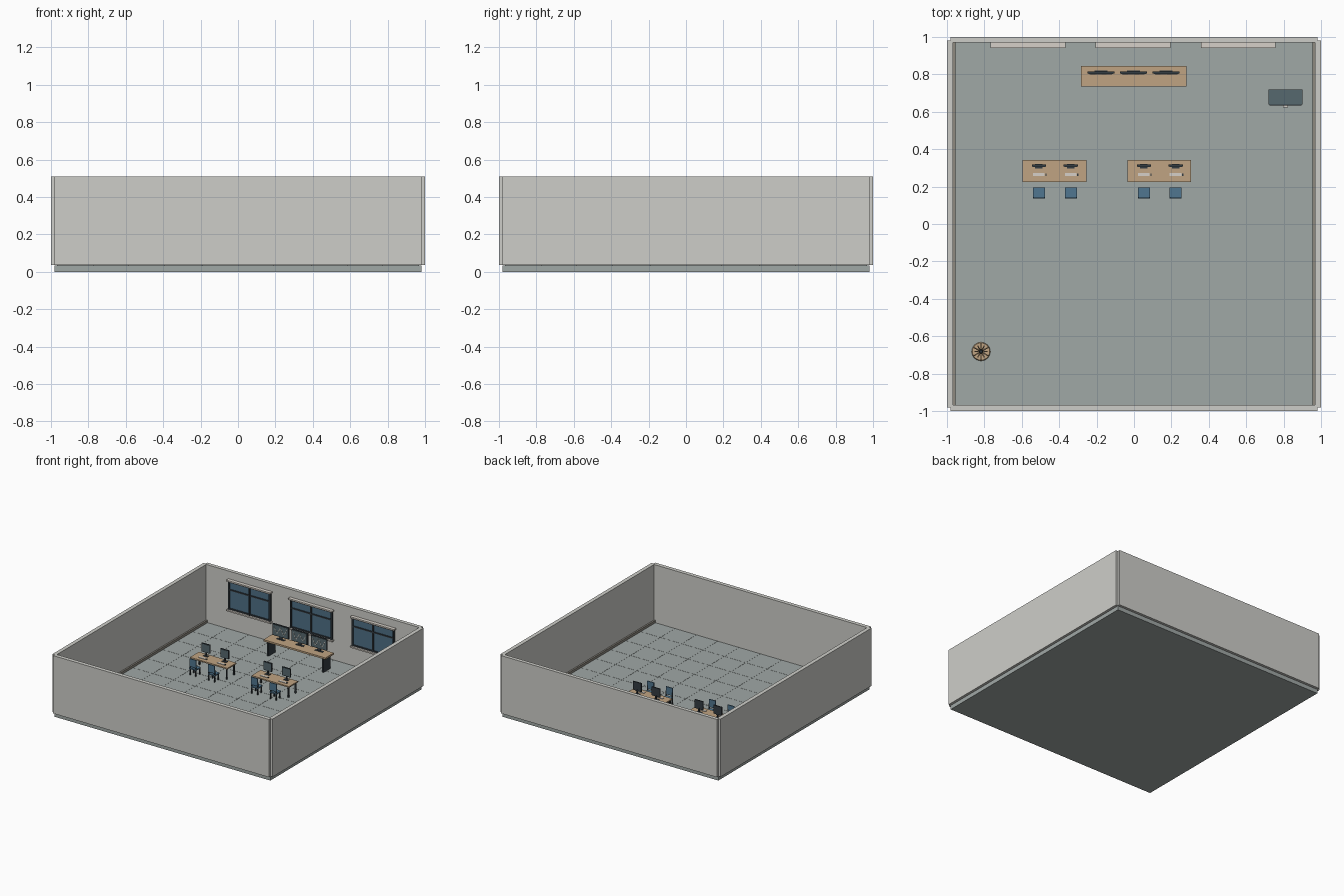
import bpy, bmesh, math
from mathutils import Matrix, Vector

cube = bpy.data.objects.get("Cube")
if cube:
    bpy.data.objects.remove(cube, do_unlink=True)


def material(name, rgb):
    lin = [((c / 255 + 0.055) / 1.055) ** 2.4 for c in rgb] + [1]
    m = bpy.data.materials.new(name)
    m.use_nodes = True
    m.diffuse_color = lin
    m.node_tree.nodes["Principled BSDF"].inputs["Base Color"].default_value = lin
    return m


WALL = material("wall_plaster", (206, 206, 201))
FLOOR = material("floor_tile", (160, 168, 166))
SKIRT = material("skirting_grey", (142, 138, 128))
WOOD = material("light_wood", (192, 164, 130))
DARK = material("dark_frame", (52, 60, 66))
BLUE = material("chair_blue", (80, 118, 144))
GLASS = material("window_glass", (78, 112, 134))
STEEL = material("cabinet_steel", (86, 104, 110))
PALE = material("pale_trim", (214, 208, 200))

FZ = 0.035  # floor level


class Part:
    """Collects boxes and cylinders into one object."""

    def __init__(self, name, mat):
        self.name, self.mat, self.bm = name, mat, bmesh.new()

    def box(self, x0, x1, y0, y1, z0, z1, tilt=0):
        centre = Vector(((x0 + x1) / 2, (y0 + y1) / 2, (z0 + z1) / 2))
        mat = (Matrix.Translation(centre) @ Matrix.Rotation(tilt, 4, "Y")
               @ Matrix.Diagonal((x1 - x0, y1 - y0, z1 - z0, 1)))
        bmesh.ops.create_cube(self.bm, size=1, matrix=mat)
        return self

    def rod(self, a, b, r0, r1=None, sides=12):
        a, b = Vector(a), Vector(b)
        turn = (b - a).to_track_quat("Z", "Y").to_matrix().to_4x4()
        bmesh.ops.create_cone(self.bm, cap_ends=True, segments=sides, radius1=r0,
                              radius2=r0 if r1 is None else r1, depth=(b - a).length,
                              matrix=Matrix.Translation((a + b) / 2) @ turn)
        return self

    def done(self):
        mesh = bpy.data.meshes.new(self.name)
        self.bm.to_mesh(mesh)
        self.bm.free()
        mesh.materials.append(self.mat)
        obj = bpy.data.objects.new(self.name, mesh)
        bpy.context.collection.objects.link(obj)
        return obj


# Room shell: slab, tiles, four walls with notched corners, side skirtings
Part("floor_slab", FLOOR).box(-.98, .98, -.98, .98, 0, FZ - .001).done()
tiles = Part("floor_tiles", FLOOR)
COUNT, GAP = 10, .0015
pitch = 1.94 / COUNT
for i in range(COUNT):
    for j in range(COUNT):
        x, y = -.97 + i * pitch, -.97 + j * pitch
        tiles.box(x + GAP, x + pitch - GAP, y + GAP, y + pitch - GAP, FZ - .002, FZ)
tiles.done()
for side, s in (("right", -1), ("left", 1)):
    x = sorted((s * .968, s))
    Part(side + "_wall", WALL).box(*x, -.98, .98, FZ, .51).done()
    x = sorted((s * .955, s * .969))
    Part(side + "_skirting", SKIRT).box(*x, -.968, .97, FZ, FZ + .02).done()
Part("front_wall", WALL).box(-.98, .98, -1, -.968, FZ, .51).done()
Part("back_wall", WALL).box(-.98, .98, .97, 1, FZ, .51).done()


# Windows on the inside of the back wall
def window(n, cx):
    x0, x1 = cx - .185, cx + .185
    Part(f"window_glass_{n}", GLASS).box(x0, x1, .962, .971, .205, .435).done()
    frame = Part(f"window_frame_{n}", DARK)
    for x in (x0, cx, x1):
        frame.box(x - .006, x + .006, .952, .971, .2, .437)
    for z in (.21, .365, .43):
        frame.box(x0, x1, .954, .971, z - .005, z + .005)
    frame.done()
    trim = Part(f"window_trim_{n}", PALE)
    trim.box(cx - .2, cx + .2, .941, .971, .435, .447)
    trim.box(cx - .2, cx + .2, .941, .971, .192, .203).done()


for n, cx in enumerate((-.567, -.005, .557), 1):
    window(n, cx)


# Chair facing the desk, backrest towards the front
def chair(tag, x, y=.166):
    seat = Part("chair_" + tag, BLUE)
    seat.box(x - .032, x + .032, y - .03, y + .03, FZ + .05, FZ + .06)
    seat.box(x - .03, x + .03, y - .03, y - .022, FZ + .072, FZ + .135).done()
    legs = Part("chair_legs_" + tag, DARK)
    for sx in (-1, 1):
        px = x + sx * .026
        legs.box(px - .004, px + .004, y - .029, y - .021, FZ, FZ + .1)
        legs.box(px - .004, px + .004, y + .019, y + .027, FZ, FZ + .05)
    legs.done()


# Monitor, keyboard and mouse on a desk
def workstation(tag, x, top):
    y = .312
    body = Part("monitor_" + tag, DARK)
    body.box(x - .038, x + .038, y - .005, y + .005, top + .03, top + .1)
    body.box(x - .005, x + .005, y - .003, y + .006, top, top + .04)
    body.box(x - .02, x + .02, y - .014, y + .01, top, top + .004).done()
    Part("screen_" + tag, STEEL).box(x - .034, x + .034, y - .007, y - .004,
                                     top + .035, top + .096).done()
    keys = Part("keyboard_" + tag, PALE)
    keys.box(x - .032, x + .03, .256, .274, top, top + .004).done()
    Part("mouse_" + tag, DARK).box(x + .034, x + .041, .257, .27, top, top + .005).done()


# Two shared desks, each with two seats
for d, cx in enumerate((-.425, .136), 1):
    top = FZ + .097
    Part(f"desk_top_{d}", WOOD).box(cx - .17, cx + .17, .225, .342, top - .01, top).done()
    legs = Part(f"desk_legs_{d}", DARK)
    for sx in (-1, 1):
        px = cx + sx * .157
        for py in (.237, .33):
            legs.box(px - .005, px + .005, py - .005, py + .005, FZ, top - .01)
        legs.box(px - .004, px + .004, .237, .33, top - .018, top - .01)
    legs.done()
    for k, off in (("a", -.083), ("b", .087)):
        workstation(f"{d}{k}", cx + off, top)
        chair(f"{d}{k}", cx + off)

# Long table at the back with three large displays
top = FZ + .13
Part("long_table_top", WOOD).box(-.284, .28, .735, .845, top - .014, top).done()
panels = Part("long_table_panels", DARK)
for sx in (-1, 1):
    px = sx * .25
    panels.box(px - .007, px + .007, .745, .835, FZ, top - .014)
panels.done()
for n, cx in enumerate((-.177, -.003, .172), 1):
    y, z = .81, top + .022
    body = Part(f"display_{n}", DARK)
    body.box(cx - .072, cx + .072, y - .006, y + .006, z, z + .095)
    body.box(cx - .012, cx + .012, y - .004, y + .004, top, z)
    body.box(cx - .035, cx + .035, y - .01, y + .01, top, top + .004).done()
    Part(f"display_screen_{n}", STEEL).box(cx - .066, cx + .066, y - .008, y - .005,
                                           z + .006, z + .089).done()
    # zigzag graph lines on the screen
    graph = Part(f"display_graph_{n}", PALE)
    for k in range(4):
        gx = cx - .045 + k * .03
        graph.box(gx - .002, gx + .002, y - .0095, y - .0075, z + .02, z + .075,
                  tilt=.5 * (-1) ** (k + 1))
    graph.done()

# Steel drawer cabinet
Part("cabinet_body", STEEL).box(.719, .901, .64, .72, FZ, FZ + .2).done()
fronts = Part("cabinet_drawers", DARK)
pulls = Part("cabinet_handles", PALE)
for k in range(3):
    z = FZ + .008 + k * .064
    fronts.box(.725, .895, .634, .641, z, z + .058)
    pulls.box(.797, .823, .624, .635, z + .036, z + .041)
fronts.done()
pulls.done()

# Wooden coat stand: round base, pole and two rings of pegs
cx, cy = -.818, -.682
stand = Part("coat_stand", WOOD)
stand.rod((cx, cy, FZ), (cx, cy, FZ + .012), .05, .046, 24)
stand.rod((cx, cy, FZ), (cx, cy, FZ + .23), .007)
for ring, (z, reach) in enumerate(((.15, .034), (.195, .044))):
    for k in range(6):
        a = math.radians(60 * k + 30 * ring)
        tip = (cx + reach * math.cos(a), cy + reach * math.sin(a), FZ + z + .025)
        stand.rod((cx, cy, FZ + z), tip, .004, .003, 8)
stand.done()
Part("coat_stand_cap", DARK).rod((cx, cy, FZ + .23), (cx, cy, FZ + .24), .011, .007).done()
